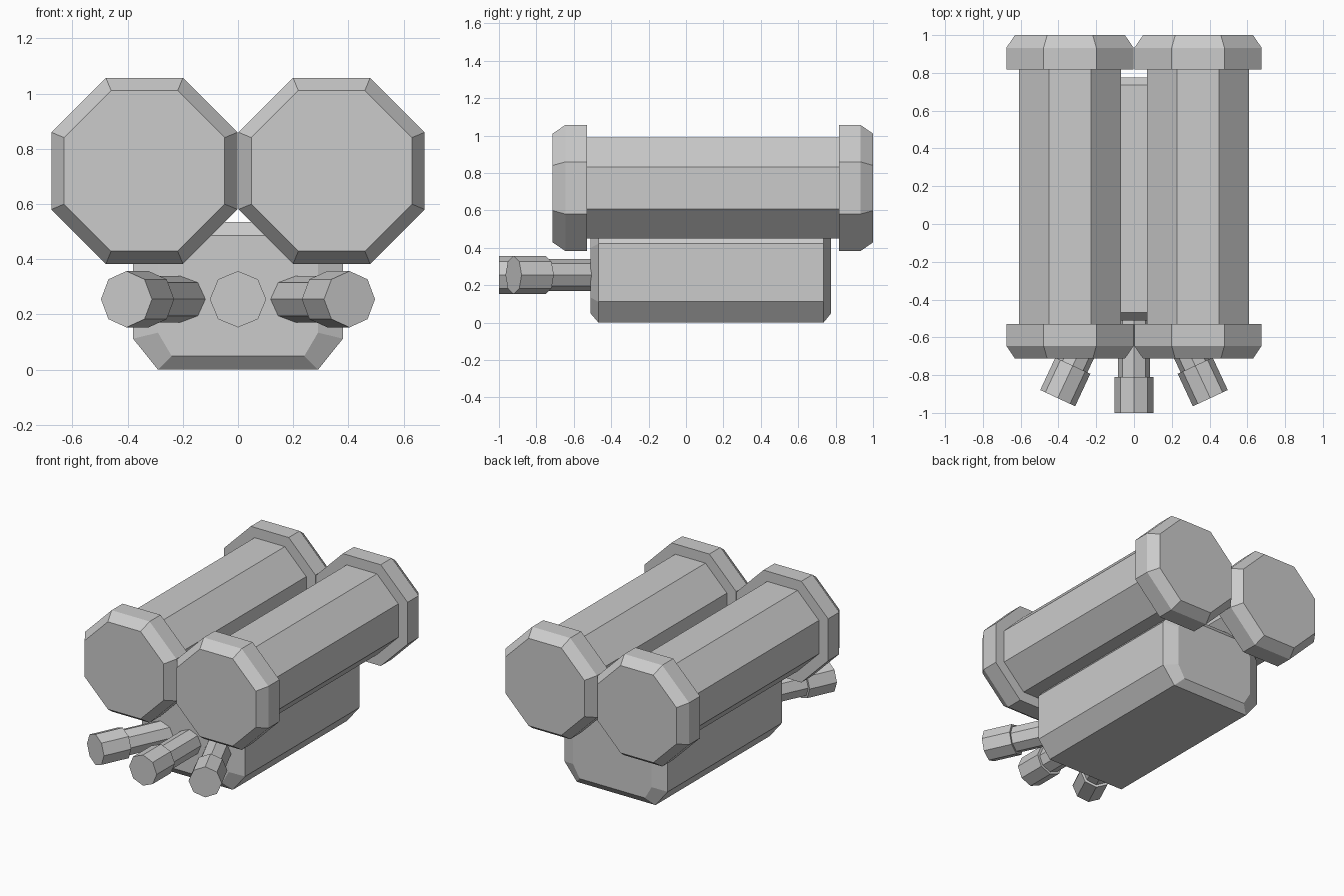
import bpy, bmesh
from math import pi, sin, cos, radians

if "Cube" in bpy.data.objects:
    bpy.data.objects.remove(bpy.data.objects["Cube"])


def octagon(radius, phase=0.0):
    return [(radius * cos(phase + i * pi / 4), radius * sin(phase + i * pi / 4)) for i in range(8)]


def flat_octagon(apothem):
    return octagon(apothem / cos(pi / 8), pi / 8)


def loft(name, sections, location=(0, 0, 0), turn=0.0):
    """Skin a list of (y, xz outline) sections into a closed flat-shaded solid."""
    bm = bmesh.new()
    rings = [[bm.verts.new((x, y, z)) for x, z in outline] for y, outline in sections]
    n = len(rings[0])
    for a, b in zip(rings, rings[1:]):
        for i in range(n):
            j = (i + 1) % n
            bm.faces.new((a[i], a[j], b[j], b[i]))
    bm.faces.new(rings[0])
    bm.faces.new(rings[-1])
    bmesh.ops.recalc_face_normals(bm, faces=bm.faces)
    mesh = bpy.data.meshes.new(name)
    bm.to_mesh(mesh)
    bm.free()
    obj = bpy.data.objects.new(name, mesh)
    obj.location = location
    obj.rotation_euler.z = turn
    bpy.context.collection.objects.link(obj)
    return obj


# Chamfered base housing
def housing_outline(half_w, half_flat, half_h, half_side):
    zc = 0.267
    quarter = [(half_w, half_side), (half_flat, half_h)]
    top = quarter + [(-x, z) for x, z in reversed(quarter)]
    return [(x, zc + z) for x, z in top] + [(-x, zc - z) for x, z in top]


outer = housing_outline(0.38, 0.29, 0.267, 0.155)
inner = housing_outline(0.29, 0.24, 0.218, 0.133)
loft("base_housing", [(-0.51, inner), (-0.468, outer), (0.735, outer), (0.775, inner)])

# Twin tanks with chamfered end caps
for side, s in (("left", -1), ("right", 1)):
    loc = (s * 0.339, 0, 0.72)
    body, rim, face = flat_octagon(0.269), flat_octagon(0.337), flat_octagon(0.291)
    loft(f"{side}_tank", [(-0.55, body), (0.84, body)], loc)
    loft(f"{side}_front_cap", [(-0.713, face), (-0.645, rim), (-0.53, rim)], loc)
    loft(f"{side}_rear_cap", [(0.818, rim), (0.933, rim), (1.0, face)], loc)

# Three fanned nozzles: a pipe and a wider tip
for side, s in (("left", -1), ("centre", 0), ("right", 1)):
    loc = (s * 0.404, -0.922 if s else -1.0, 0.255)
    turn = s * radians(25)
    loft(f"{side}_nozzle_tip", [(0, octagon(0.102)), (0.19, octagon(0.102))], loc, turn)
    loft(f"{side}_nozzle_pipe", [(0.17, octagon(0.085)), (0.54, octagon(0.085))], loc, turn)
